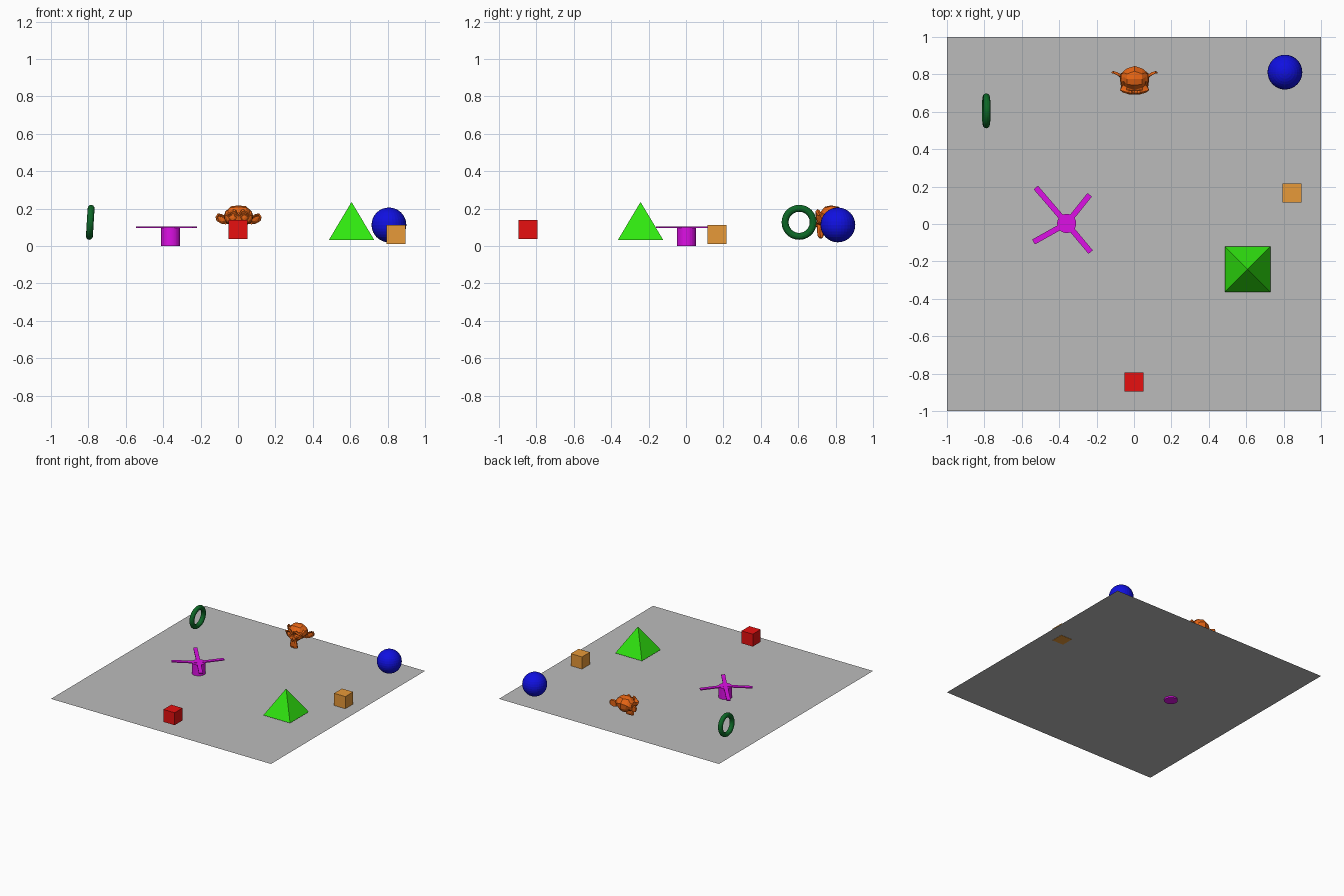
import bpy
from math import radians, atan2, hypot

default = bpy.data.objects.get("Cube")
if default:
    bpy.data.objects.remove(default, do_unlink=True)


def material(name, rgb):
    mat = bpy.data.materials.new(name)
    mat.use_nodes = True
    color = (*rgb, 1)
    mat.diffuse_color = color
    for node in mat.node_tree.nodes:
        if node.type == 'BSDF_PRINCIPLED':
            node.inputs["Base Color"].default_value = color
    return mat


def finish(name, mat, scale=(1, 1, 1)):
    """Name, scale and colour the primitive that was just added."""
    obj = bpy.context.object
    obj.name = name
    obj.scale = scale
    obj.data.materials.clear()
    obj.data.materials.append(mat)
    return obj


add = bpy.ops.mesh

# Ground sheet
add.primitive_plane_add(size=2, location=(0, 0, 0.012))
finish("ground", material("grey", (0.5, 0.5, 0.5)))

# Two cubes
add.primitive_cube_add(size=0.102, location=(0, -0.845, 0.088))
finish("red_cube", material("red", (0.8, 0.005, 0.005)))
add.primitive_cube_add(size=0.102, location=(0.845, 0.165, 0.061))
finish("tan_cube", material("tan", (0.8, 0.32, 0.04)))

# Ball
add.primitive_uv_sphere_add(segments=32, ring_count=16, radius=0.093,
                            location=(0.807, 0.812, 0.113))
finish("ball", material("blue", (0.005, 0.005, 0.75)))

# Square pyramid
add.primitive_cone_add(vertices=4, radius1=0.172, radius2=0, depth=0.204,
                       location=(0.607, -0.243, 0.134),
                       rotation=(0, 0, radians(45)))
finish("pyramid", material("bright green", (0.03, 0.8, 0.005)))

# Standing ring, leaning slightly
add.primitive_torus_add(major_segments=48, minor_segments=12,
                        major_radius=0.075, minor_radius=0.0185,
                        location=(-0.79, 0.605, 0.127),
                        rotation=(0, radians(93.5), 0))
finish("ring", material("dark green", (0.004, 0.14, 0.02)))

# Monkey head
add.primitive_monkey_add(size=2, location=(0.003, 0.768, 0.129))
finish("monkey_head", material("orange", (0.8, 0.13, 0.007)), (0.09,) * 3)

# Rotor: hub with four flat blades
magenta = material("magenta", (0.72, 0.005, 0.78))
hub_x, hub_y = -0.36, 0.003
add.primitive_cylinder_add(vertices=32, radius=0.051, depth=0.102,
                           location=(hub_x, hub_y, 0.051))
finish("rotor_hub", magenta)
tips = [(-0.525, 0.195), (-0.237, 0.156), (-0.232, -0.15), (-0.537, -0.096)]
for i, (x, y) in enumerate(tips):
    dx, dy = x - hub_x, y - hub_y
    add.primitive_cube_add(size=1,
                           location=(hub_x + dx / 2, hub_y + dy / 2, 0.1),
                           rotation=(0, 0, atan2(dy, dx)))
    finish(f"rotor_blade_{i + 1}", magenta, (hypot(dx, dy), 0.03, 0.008))
